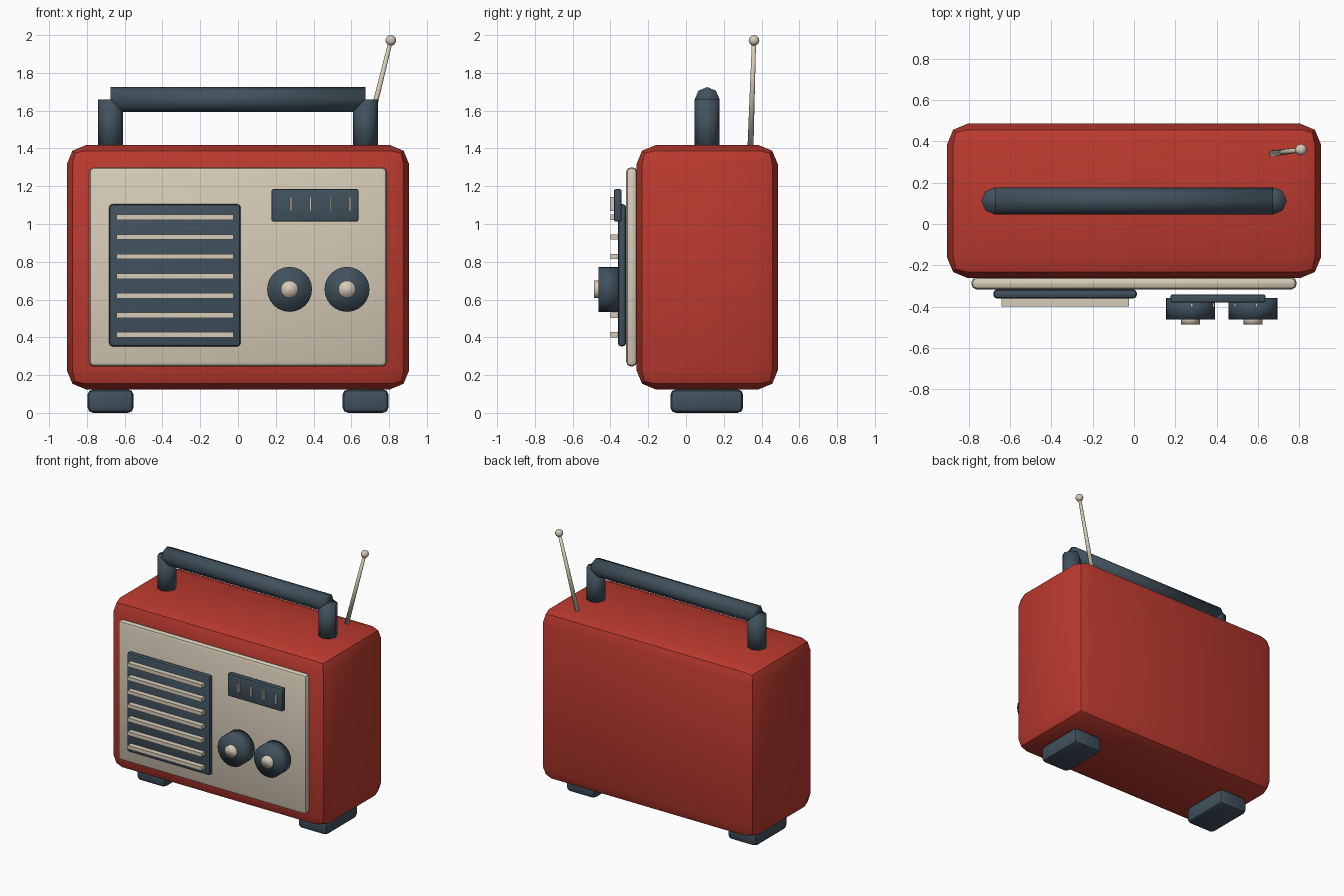
import bpy
from math import radians
from mathutils import Vector

if "Cube" in bpy.data.objects:
    bpy.data.objects.remove(bpy.data.objects["Cube"])


def material(name, rgb):
    m = bpy.data.materials.new(name)
    m.diffuse_color = (*rgb, 1)
    m.use_nodes = True
    m.node_tree.nodes["Principled BSDF"].inputs["Base Color"].default_value = m.diffuse_color
    return m


RED = material("red_shell", (0.50, 0.042, 0.028))
CREAM = material("cream", (0.68, 0.60, 0.48))
SLATE = material("slate", (0.052, 0.083, 0.11))


def finish(ob, name, mat):
    ob.name = ob.data.name = name
    ob.data.materials.append(mat)
    return ob


def box(name, mat, x, y, z, bevel=0.0):
    """Box from (min, max) pairs, with an optional two-step rounded edge."""
    pairs = (x, y, z)
    bpy.ops.mesh.primitive_cube_add(size=1, location=[(a + b) / 2 for a, b in pairs])
    ob = bpy.context.object
    ob.scale = [b - a for a, b in pairs]
    bpy.ops.object.transform_apply(location=False, rotation=False, scale=True)
    if bevel:
        mod = ob.modifiers.new("rounded_edges", 'BEVEL')
        mod.width = bevel
        mod.segments = 2
        bpy.ops.object.modifier_apply(modifier=mod.name)
        bpy.ops.object.shade_smooth_by_angle(angle=radians(30))
    return finish(ob, name, mat)


def rod(name, mat, start, end, r1, r2=None, sides=24):
    """Smooth cylinder or taper between two points."""
    a, b = Vector(start), Vector(end)
    bpy.ops.mesh.primitive_cone_add(vertices=sides, radius1=r1, radius2=r2 or r1,
                                    depth=(b - a).length, location=(a + b) / 2)
    ob = bpy.context.object
    ob.rotation_euler = (b - a).to_track_quat('Z', 'Y').to_euler()
    bpy.ops.object.shade_smooth()
    return finish(ob, name, mat)


# Case and front panel
box("case", RED, (-0.906, 0.906), (-0.262, 0.486), (0.125, 1.417), 0.10)
box("front_panel", CREAM, (-0.788, 0.788), (-0.317, -0.258), (0.246, 1.30), 0.025)

# Speaker grille with slats
box("speaker_grille", SLATE, (-0.682, 0.014), (-0.361, -0.317), (0.352, 1.105), 0.018)
for i in range(7):
    z = 0.413 + i * 0.1037
    box(f"grille_slat_{i + 1}", CREAM, (-0.643, -0.024), (-0.40, -0.358), (z - 0.014, z + 0.014))

# Tuning display and tick marks
box("tuning_display", SLATE, (0.178, 0.637), (-0.381, -0.341), (1.013, 1.184), 0.008)
for i in range(4):
    x = 0.28 + i * 0.1043
    box(f"tuning_tick_{i + 1}", CREAM, (x - 0.005, x + 0.005), (-0.402, -0.382), (1.068, 1.142))

# Knobs with cream caps
for side, x in (("left", 0.273), ("right", 0.577)):
    rod(f"{side}_knob", SLATE, (x, -0.358, 0.654), (x, -0.464, 0.654), 0.119)
    rod(f"{side}_knob_cap", CREAM, (x, -0.444, 0.654), (x, -0.486, 0.654), 0.046)

# Handle posts and feet on both sides
for side, s in (("left", -1), ("right", 1)):
    rod(f"{side}_handle_post", SLATE, (s * 0.674, 0.112, 1.38), (s * 0.674, 0.112, 1.659),
        0.066, sides=8)
    box(f"{side}_foot", SLATE, sorted((s * 0.553, s * 0.797)), (-0.083, 0.303), (0, 0.125), 0.03)

# Handle bar
rod("handle_bar", SLATE, (-0.674, 0.112, 1.659), (0.674, 0.112, 1.659), 0.066, sides=8)

# Antenna with ball tip
tip = (0.809, 0.36, 1.972)
rod("antenna", CREAM, (0.666, 0.341, 1.395), tip, 0.016, 0.011, sides=12)
bpy.ops.mesh.primitive_uv_sphere_add(segments=16, ring_count=10, radius=0.028, location=tip)
bpy.ops.object.shade_smooth()
finish(bpy.context.object, "antenna_tip", CREAM)
